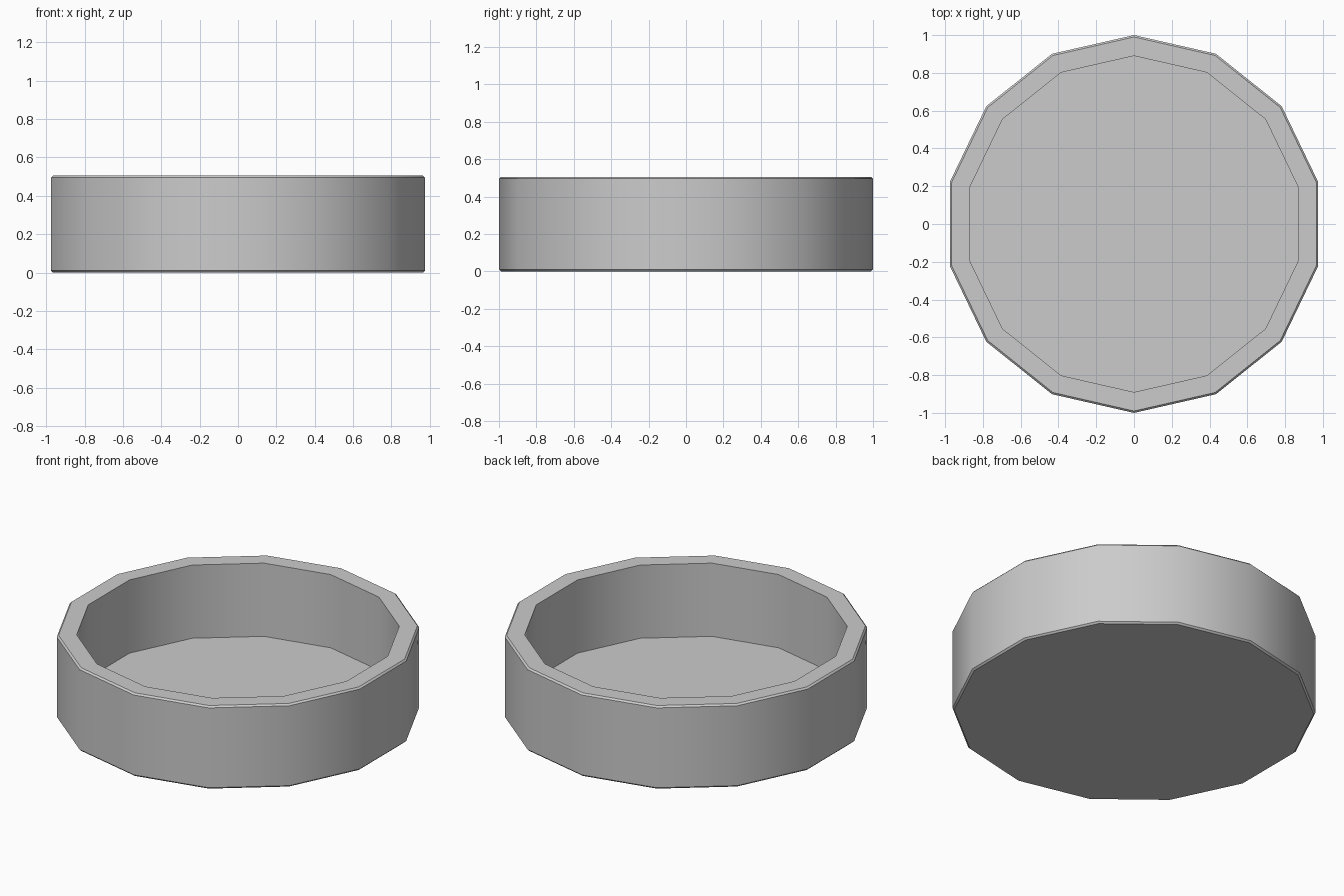
import bpy, bmesh, math

cube = bpy.data.objects.get("Cube")
if cube:
    bpy.data.objects.remove(cube, do_unlink=True)

SIDES = 14
HEIGHT = 0.505
BEVEL = 0.01
INNER = 0.89
FLOOR = 0.06

# Plain grey material
grey = bpy.data.materials.new("plain grey")
grey.use_nodes = True
colour = (0.6, 0.6, 0.6, 1)
grey.diffuse_color = colour
grey.node_tree.nodes["Principled BSDF"].inputs["Base Color"].default_value = colour

# Dish profile (radius, height), from underside edge, over the rim, to the floor
profile = [(1 - BEVEL, 0), (1, BEVEL), (1, HEIGHT - BEVEL),
           (1 - BEVEL, HEIGHT), (INNER, HEIGHT), (INNER, FLOOR)]

bm = bmesh.new()


def ring(radius, z):
    """A polygon of vertices with a corner on the y axis."""
    angles = [math.pi / 2 + math.tau * i / SIDES for i in range(SIDES)]
    return [bm.verts.new((radius * math.cos(a), radius * math.sin(a), z)) for a in angles]


rings = [ring(r, z) for r, z in profile]
for low, high in zip(rings, rings[1:]):
    for i in range(SIDES):
        j = (i + 1) % SIDES
        bm.faces.new((low[i], low[j], high[j], high[i]))

# Underside and inner floor
bm.faces.new(rings[0][::-1])
bm.faces.new(rings[-1])
bmesh.ops.recalc_face_normals(bm, faces=bm.faces)

mesh = bpy.data.meshes.new("round_dish")
bm.to_mesh(mesh)
bm.free()
mesh.materials.append(grey)
dish = bpy.data.objects.new("round_dish", mesh)
bpy.context.collection.objects.link(dish)

# Smooth walls with sharp rim, bevel and floor edges
bpy.context.view_layer.objects.active = dish
dish.select_set(True)
bpy.ops.object.shade_smooth_by_angle(angle=math.radians(30))
